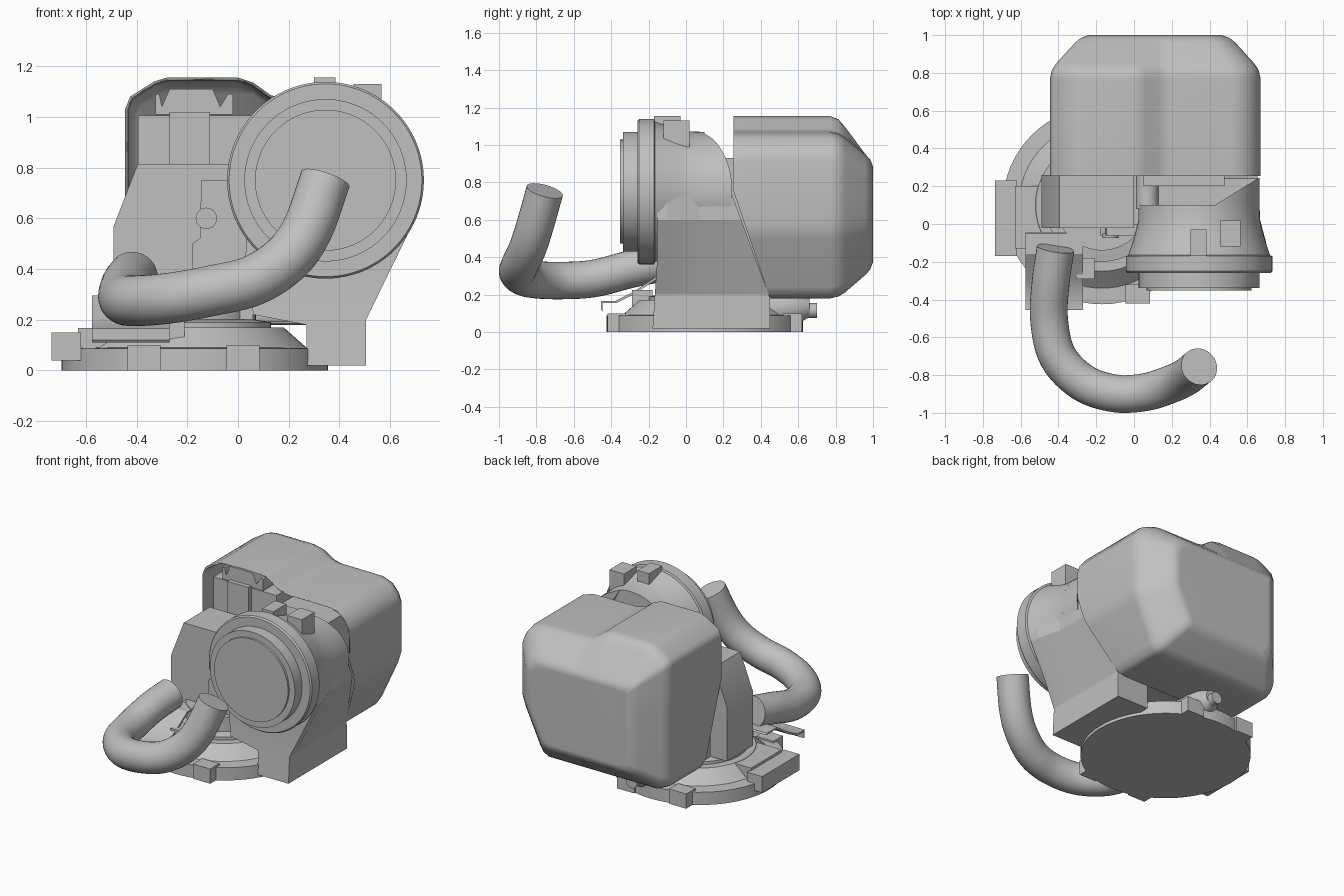
import bpy, bmesh, math
from mathutils import Vector

cube = bpy.data.objects.get("Cube")
if cube:
    bpy.data.objects.remove(cube, do_unlink=True)

grey = bpy.data.materials.new("plain grey")
grey.use_nodes = True
GREY = (0.53, 0.53, 0.53, 1)
grey.diffuse_color = GREY
grey.node_tree.nodes["Principled BSDF"].inputs["Base Color"].default_value = GREY


def activate(ob):
    bpy.ops.object.select_all(action="DESELECT")
    ob.select_set(True)
    bpy.context.view_layer.objects.active = ob


def smooth(ob, angle):
    activate(ob)
    bpy.ops.object.shade_smooth_by_angle(angle=math.radians(angle))


def loft(name, rings, cap_start=True, cap_end=True, angle=30):
    """Skin a list of equal-length closed rings."""
    bm = bmesh.new()
    loops = [[bm.verts.new(p) for p in ring] for ring in rings]
    n = len(loops[0])
    for a, b in zip(loops, loops[1:]):
        for i in range(n):
            j = (i + 1) % n
            bm.faces.new((a[i], a[j], b[j], b[i]))
    if cap_start:
        bm.faces.new(loops[0])
    if cap_end:
        bm.faces.new(loops[-1])
    bmesh.ops.recalc_face_normals(bm, faces=bm.faces)
    mesh = bpy.data.meshes.new(name)
    bm.to_mesh(mesh)
    bm.free()
    mesh.materials.append(grey)
    ob = bpy.data.objects.new(name, mesh)
    bpy.context.collection.objects.link(ob)
    smooth(ob, angle)
    return ob


PLACE = {"x": lambda u, v, t: (t, u, v),
         "y": lambda u, v, t: (u, t, v),
         "z": lambda u, v, t: (u, v, t)}


def prism(name, outline, axis, lo, hi):
    put = PLACE[axis]
    return loft(name, [[put(u, v, t) for u, v in outline] for t in (lo, hi)])


def box(name, x, y, z):
    return prism(name, [(x[0], y[0]), (x[1], y[0]), (x[1], y[1]), (x[0], y[1])], "z", *z)


def lathe(name, profile, axis, centre, sides=64):
    """Turn (radius, position) pairs about an axis."""
    put = PLACE[axis]
    turn = [2 * math.pi * i / sides for i in range(sides)]
    return loft(name, [[put(centre[0] + r * math.cos(a), centre[1] + r * math.sin(a), t)
                        for a in turn] for r, t in profile])


# Round base with its clamps
BASE = (-0.17, 0.10)
lathe("base", [(0.525, 0), (0.525, 0.087), (0.44, 0.09), (0.35, 0.17)], "z", BASE)
lathe("turntable", [(0.3, 0.165), (0.3, 0.19), (0.24, 0.2), (0.24, 0.3)], "z", BASE)
for x in (-0.37, 0.02):
    for side, y in (("front", -0.37), ("back", 0.57)):
        box(f"{side}_clamp", (x - 0.065, x + 0.065), (y - 0.05, y + 0.05), (0, 0.1))
box("side_block", (-0.735, -0.62), (-0.17, 0.23), (0.04, 0.15))
box("side_block_web", (-0.63, -0.45), (-0.13, 0.2), (0.08, 0.168))
box("front_stop", (-0.305, -0.21), (-0.29, -0.18), (0.12, 0.225))

# Drain plug under the hood
lathe("drain_boss", [(0.1, 0.4), (0.1, 0.52), (0.085, 0.6), (0.05, 0.66)], "y", (-0.08, 0.13))
lathe("drain_plug", [(0.04, 0.6), (0.04, 0.7)], "y", (-0.08, 0.115), 24)

# Bent foot lever
lever_top = [(-0.455, 0.12), (-0.455, 0.165), (-0.38, 0.165), (-0.29, 0.21), (-0.16, 0.295), (-0.05, 0.295)]
lever_low = [(y + 0.008, z - 0.01) for y, z in reversed(lever_top)]
prism("foot_lever", lever_top + lever_low, "x", -0.575, -0.27)

# Left column and mechanism
prism("column", [(-0.49, 0.2), (0.0, 0.2), (0.0, 0.815), (-0.395, 0.815), (-0.49, 0.57)], "y", -0.02, 0.26)
prism("column_panel", [(-0.18, 0.2), (0.06, 0.2), (0.06, 0.75), (-0.145, 0.75), (-0.15, 0.52), (-0.18, 0.5)],
      "y", -0.06, 0.0)
lathe("panel_bolt", [(0.042, -0.075), (0.042, -0.05)], "y", (-0.125, 0.6), 24)
lathe("cross_shaft", [(0.06, 0.08), (0.06, 0.34)], "y", (0.07, 0.76), 24)

# Motor inside the hood
box("motor_block", (-0.395, 0.08), (0.3, 0.8), (0.22, 1.005))
box("motor_neck", (-0.27, -0.11), (0.27, 0.5), (0.8, 1.02))
prism("motor_cap", [(-0.325, 1.01), (-0.02, 1.01), (-0.02, 1.09), (-0.04, 1.09), (-0.07, 1.04), (-0.1, 1.11),
                    (-0.27, 1.11), (-0.3, 1.04), (-0.31, 1.09), (-0.325, 1.09)], "y", 0.3, 0.6)
box("motor_side", (0.05, 0.48), (0.2, 0.8), (0.3, 0.93))

# Hood: open-fronted shell, raised top on one side, chamfered lower right and back
hood_outline = [(-0.445, 0.75), (-0.445, 0.27), (-0.42, 0.21), (-0.36, 0.18), (0.46, 0.18), (0.5, 0.2),
                (0.525, 0.24), (0.645, 0.5), (0.67, 0.58), (0.67, 0.75), (0.67, 0.92), (0.65, 0.98),
                (0.6, 1.04), (0.52, 1.068), (0.19, 1.07), (0.13, 1.085), (0.06, 1.135), (0.0, 1.155),
                (-0.28, 1.155), (-0.33, 1.14), (-0.425, 1.08), (-0.445, 1.03)]
CX, CZ = 0.1125, 0.635


def hood_ring(y, inset):
    sx, sz = 1 - inset / 0.557, 1 - inset / 0.48
    top = 1.155 - 0.085 * min(1, inset / 0.12)
    return [(CX + (x - CX) * sx, y, CZ + (min(z, top) - CZ) * sz) for x, z in hood_outline]


front = [(x, 0.255 + max(0, 0.75 - z) * 0.34, z) for x, z in hood_outline]
hood = loft("hood", [front] + [hood_ring(y, i) for y, i in (
    (0.77, 0), (0.815, 0.01), (0.85, 0.033), (0.96, 0.133), (0.985, 0.163), (1.0, 0.205))],
    cap_start=False, angle=50)
shell = hood.modifiers.new("shell", "SOLIDIFY")
shell.thickness = 0.014
shell.offset = -1
flat_sides = hood.modifiers.new("flat_sides", "WEIGHTED_NORMAL")
flat_sides.keep_sharp = True

# Stand: front outline narrowing rearward, trimmed by side outline
stand_outline = [(0.27, 0.02), (0.505, 0.02), (0.505, 0.2), (0.7, 0.6), (0.69, 0.75),
                 (0.04, 0.75), (0.03, 0.45), (0.06, 0.22), (0.27, 0.18)]
stand = loft("stand", [[(min(x, limit), y, z) for x, z in stand_outline]
                       for y, limit in ((-0.3, 0.72), (-0.1, 0.72), (0.07, 0.655), (0.6, 0.655))])
trim = prism("stand_trim", [(-0.18, 0), (0.45, 0), (0.45, 0.18), (0.24, 0.75), (0.24, 1.1),
                            (-0.155, 1.1), (-0.155, 0.37)], "x", -0.5, 1)
trim.hide_render = True
cut = stand.modifiers.new("trim", "BOOLEAN")
cut.operation = "INTERSECT"
cut.solver = "EXACT"
cut.object = trim
activate(stand)
bpy.ops.object.modifier_apply(modifier="trim")
bpy.data.objects.remove(trim, do_unlink=True)
smooth(stand, 12)

# Round drum housing with stepped front
DRUM = (0.345, 0.75)
lathe("drum", [(0.27, -0.352), (0.278, -0.352), (0.278, -0.338), (0.32, -0.338), (0.32, -0.26), (0.38, -0.26),
               (0.388, -0.25), (0.388, -0.17), (0.375, -0.165), (0.36, -0.12), (0.335, -0.04), (0.322, 0.02),
               (0.32, 0.1)], "y", DRUM, 96)
box("drum_tab", (0.3, 0.385), (-0.17, -0.03), (1.04, 1.155))
box("drum_block", (0.455, 0.565), (-0.12, 0.018), (0.99, 1.13))

# Slanted rear wing carrying the drum wall on to the hood
arc = [(DRUM[0] + 0.32 * math.cos(a), DRUM[1] + 0.32 * math.sin(a))
       for a in (math.radians(75 - 5 * k) for k in range(20))]
loft("drum_wing", [[(x, 0.0, z) for x, z in arc],
                   [(x, 0.1 + (x - arc[0][0]) * 0.62, z) for x, z in arc]])

# Bent handle tube
path = [(-0.415, -0.13, 0.37), (-0.44, -0.3, 0.335), (-0.45, -0.5, 0.285), (-0.405, -0.7, 0.275),
        (-0.27, -0.84, 0.285), (-0.1, -0.897, 0.315), (0.06, -0.89, 0.355), (0.19, -0.85, 0.44),
        (0.275, -0.81, 0.56), (0.345, -0.755, 0.755)]
points = [Vector(p) for p in path]


def smooth_path(pts, steps=6):
    """Catmull-Rom curve through the points."""
    ext = [2 * pts[0] - pts[1]] + pts + [2 * pts[-1] - pts[-2]]
    out = []
    for a, b, c, d in zip(ext, ext[1:], ext[2:], ext[3:]):
        for k in range(steps):
            t = k / steps
            out.append(b + (c - a) * t / 2 + (2 * a - 5 * b + 4 * c - d) * t * t / 2
                       + (3 * b - a - 3 * c + d) * t ** 3 / 2)
    return out + [pts[-1]]


curve = smooth_path(points)
normal = Vector((1, 0, 0))
rings = []
for i, p in enumerate(curve):
    tangent = (curve[min(i + 1, len(curve) - 1)] - curve[max(i - 1, 0)]).normalized()
    normal = (normal - tangent * normal.dot(tangent)).normalized()
    side = tangent.cross(normal)
    rings.append([p + 0.1 * (normal * math.cos(a) + side * math.sin(a))
                  for a in (2 * math.pi * k / 32 for k in range(32))])
loft("handle_tube", rings, angle=40)
